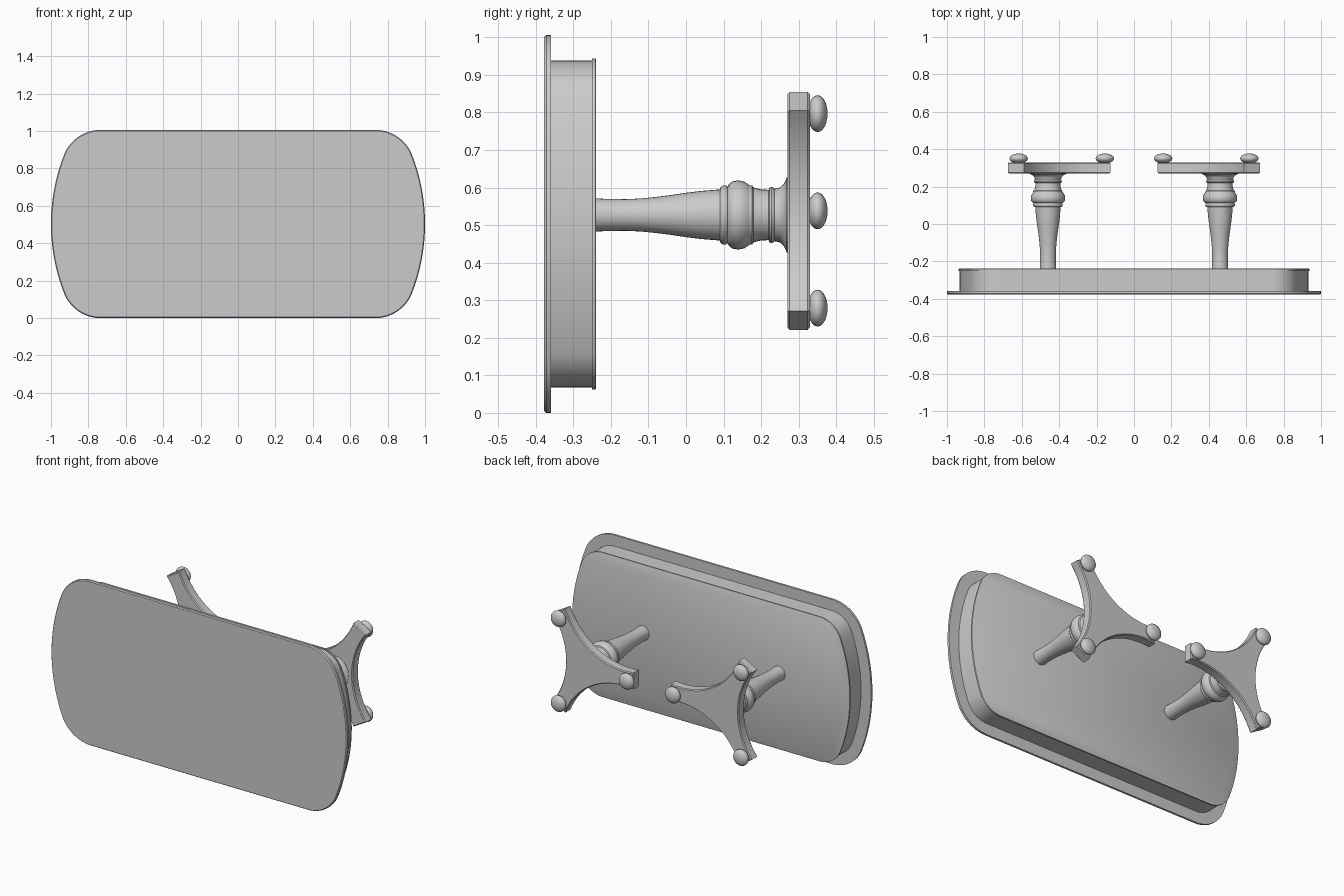
import bpy, bmesh, math
from math import sin, cos, pi

if "Cube" in bpy.data.objects:
    bpy.data.objects.remove(bpy.data.objects["Cube"])

CZ = 0.503          # centre height of the top
COL_X, COL_Z = 0.46, 0.527
FOOT_X, FOOT_Z = 0.463, 0.538


def finish(bm, name, angle=35):
    bmesh.ops.recalc_face_normals(bm, faces=bm.faces)
    me = bpy.data.meshes.new(name)
    bm.to_mesh(me)
    bm.free()
    ob = bpy.data.objects.new(name, me)
    bpy.context.collection.objects.link(ob)
    bpy.ops.object.select_all(action='DESELECT')
    ob.select_set(True)
    bpy.context.view_layer.objects.active = ob
    bpy.ops.object.shade_smooth_by_angle(angle=math.radians(angle))
    return ob


def loft(rings, name, angle=35):
    """Skin a stack of equal-length point rings and cap both ends."""
    bm = bmesh.new()
    vs = [[bm.verts.new(p) for p in ring] for ring in rings]
    n = len(vs[0])
    for a, b in zip(vs, vs[1:]):
        for i in range(n):
            bm.faces.new((a[i], a[(i + 1) % n], b[(i + 1) % n], b[i]))
    bm.faces.new(vs[0])
    bm.faces.new(vs[-1])
    return finish(bm, name, angle)


def top_outline(y, inset):
    """Rounded oblong with bowed ends, offset inwards by inset."""
    R, r, cx, cz = 1.02, 0.21, 0.735, 0.293
    t = math.atan2(cz, cx - (1 - R))
    quarter = []
    for i in range(9):
        a = t * i / 9
        quarter.append((1 - R + (R - inset) * cos(a), (R - inset) * sin(a)))
    for i in range(13):
        a = t + (pi / 2 - t) * i / 12
        quarter.append((cx + (r - inset) * cos(a), cz + (r - inset) * sin(a)))
    right = quarter + [(x, -z) for x, z in quarter[:0:-1]]
    half = quarter + [(-x, z) for x, z in quarter[::-1]]
    full = half + [(x, -z) for x, z in half[-2:0:-1]]
    return [(x, y, CZ + z) for x, z in full]


def slab(profile, name):
    return loft([top_outline(y, d) for y, d in profile], name)


# Table top, apron and bead
slab([(-0.378, 0.005), (-0.372, 0), (-0.359, 0)], "table_top")
slab([(-0.36, 0.068), (-0.245, 0.068)], "apron")
slab([(-0.25, 0.062), (-0.241, 0.062), (-0.239, 0.066)], "apron_bead")

# Turned column profile: (y, radius)
COLUMN = [(-0.242, 0.044), (-0.2, 0.0425), (-0.16, 0.042), (-0.12, 0.044),
          (-0.08, 0.048), (-0.04, 0.053), (0.0, 0.059), (0.04, 0.064),
          (0.09, 0.068), (0.092, 0.074), (0.098, 0.079), (0.106, 0.079),
          (0.111, 0.075), (0.115, 0.083), (0.125, 0.09), (0.14, 0.092),
          (0.155, 0.089), (0.167, 0.081), (0.17, 0.079), (0.176, 0.079),
          (0.18, 0.073), (0.2, 0.068), (0.22, 0.067), (0.222, 0.073),
          (0.228, 0.075), (0.233, 0.073), (0.236, 0.07), (0.25, 0.073),
          (0.26, 0.082), (0.265, 0.092), (0.268, 0.1), (0.275, 0.1)]


def foot_outline(y, inset, cx, side):
    """Three arms with square ends, joined by hollow curves."""
    L, w, waist = 0.337 - inset, 0.05 - inset, 0.12 - inset
    half_chord = L * sin(pi / 3) - w * cos(pi / 3)
    chord_d = L * cos(pi / 3) + w * sin(pi / 3)
    sag = chord_d - waist
    R = (half_chord ** 2 + sag ** 2) / (2 * sag)
    a0 = math.asin(half_chord / R)
    pts = []
    for k in range(3):
        mid = pi / 3 + k * 2 * pi / 3
        for i in range(19):
            a = -a0 + 2 * a0 * i / 18
            u, v = waist + R - R * cos(a), R * sin(a)
            x = u * cos(mid) - v * sin(mid)
            z = u * sin(mid) + v * cos(mid)
            pts.append((cx - side * x, y, FOOT_Z + z))
    return pts


for side, label in ((-1, "left"), (1, "right")):
    # Column
    rings = [[(side * COL_X + r * cos(2 * pi * i / 32), y,
               COL_Z + r * sin(2 * pi * i / 32)) for i in range(32)]
             for y, r in COLUMN]
    loft(rings, label + "_column", 40)

    # Three-armed base plate, one arm pointing to the middle
    cx = side * FOOT_X
    loft([foot_outline(y, d, cx, side) for y, d in
          ((0.27, 0.005), (0.276, 0), (0.324, 0), (0.33, 0.005))],
         label + "_base_plate", 30)

    # Bun feet
    for k in range(3):
        a = k * 2 * pi / 3
        bm = bmesh.new()
        bmesh.ops.create_uvsphere(bm, u_segments=24, v_segments=14, radius=1)
        for v in bm.verts:
            x, y, z = v.co
            v.co = (cx - side * 0.307 * cos(a) + 0.049 * x,
                    0.3505 + 0.0265 * z,
                    FOOT_Z + 0.299 * sin(a) + 0.049 * y)
        finish(bm, f"{label}_bun_foot_{k + 1}", 60)
